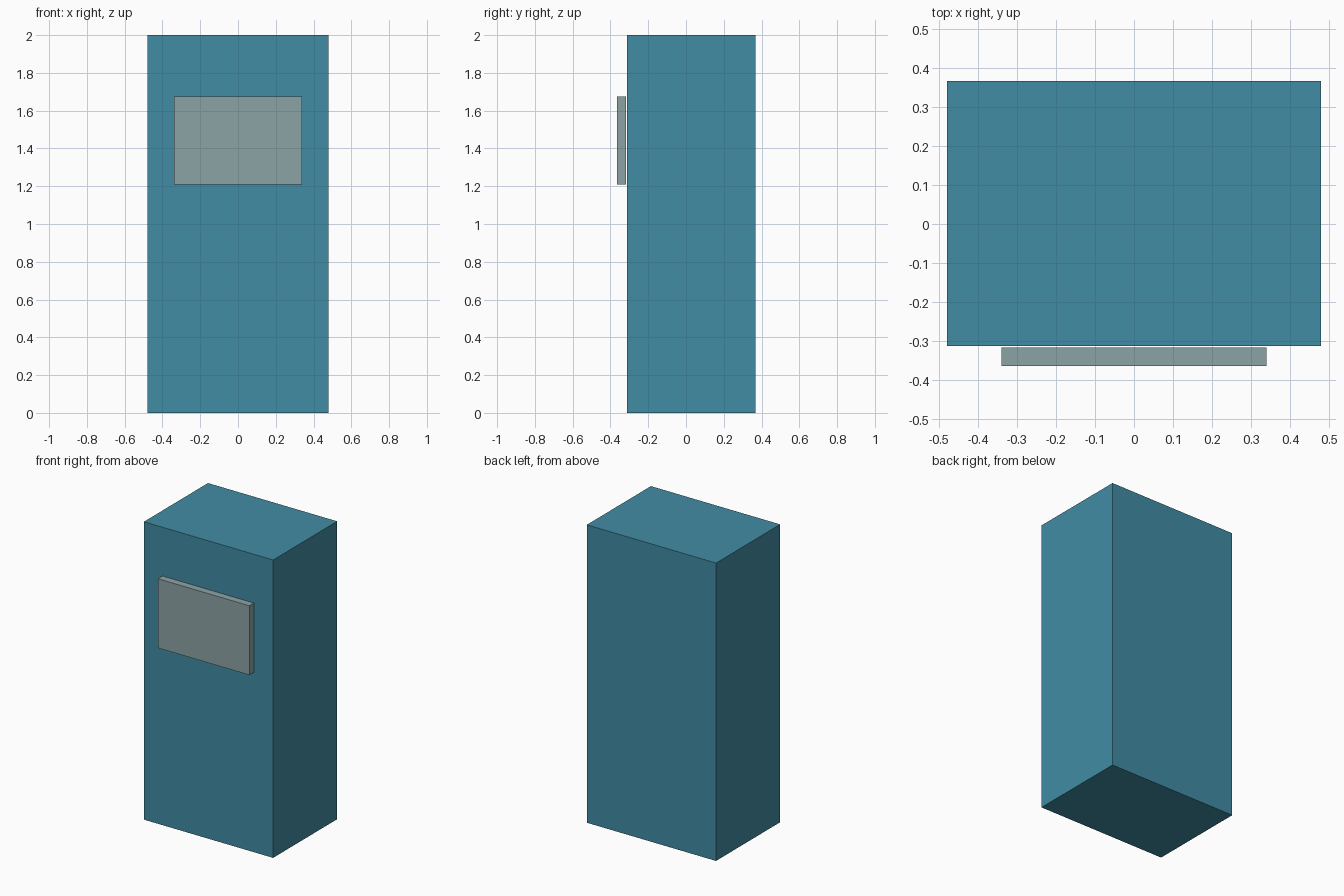
import bpy

if "Cube" in bpy.data.objects:
    bpy.data.objects.remove(bpy.data.objects["Cube"])


def srgb(r, g, b):
    lin = lambda c: c / 12.92 if c <= 0.04045 else ((c + 0.055) / 1.055) ** 2.4
    return (lin(r / 255), lin(g / 255), lin(b / 255), 1.0)


def material(name, colour):
    m = bpy.data.materials.new(name)
    m.diffuse_color = colour
    m.use_nodes = True
    m.node_tree.nodes["Principled BSDF"].inputs["Base Color"].default_value = m.diffuse_color
    return m


def box(name, lo, hi, mat):
    """Axis-aligned box between two corners."""
    bpy.ops.mesh.primitive_cube_add(size=1)
    ob = bpy.context.object
    ob.name = name
    for v in ob.data.vertices:
        v.co = [(a + b) / 2 + c * (b - a) for a, b, c in zip(lo, hi, v.co)]
    ob.data.materials.append(mat)
    return ob


teal = material("teal", srgb(65, 140, 164))
grey = material("pale grey green", srgb(140, 163, 165))

# Tall cabinet body
box("cabinet", (-0.48, -0.313, 0), (0.48, 0.367, 2.0), teal)

# Display panel, standing just clear of the front face
box("front_panel", (-0.34, -0.365, 1.21), (0.34, -0.317, 1.675), grey)
